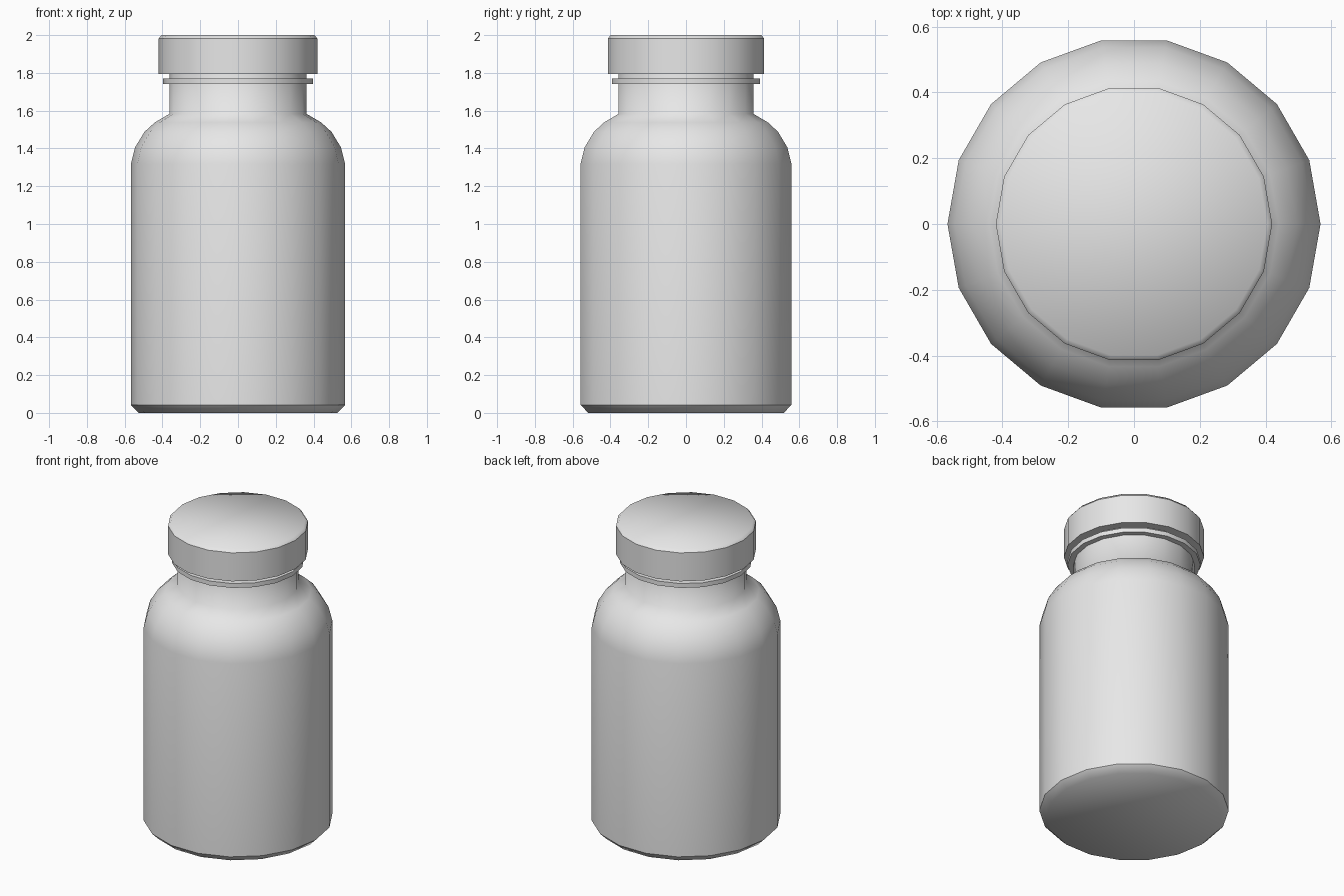
import bpy, bmesh
from math import cos, sin, tau

cube = bpy.data.objects.get("Cube")
if cube:
    bpy.data.objects.remove(cube)

SIDES = 18

grey = bpy.data.materials.new("light grey plastic")
grey.use_nodes = True
colour = (0.8, 0.8, 0.8, 1)
grey.diffuse_color = colour
grey.node_tree.nodes["Principled BSDF"].inputs["Base Color"].default_value = colour


def lathe(name, profile):
    """Turn (radius, height, is_sharp) points, bottom to top, into a closed solid."""
    bm = bmesh.new()
    rings = [[bm.verts.new((r * cos(tau * i / SIDES), r * sin(tau * i / SIDES), z))
              for i in range(SIDES)] for r, z, _ in profile]
    for low, high in zip(rings, rings[1:]):
        for i in range(SIDES):
            j = (i + 1) % SIDES
            bm.faces.new((low[i], low[j], high[j], high[i]))
    bm.faces.new(rings[0][::-1])
    bm.faces.new(rings[-1])
    for face in bm.faces:
        face.smooth = True
    # Keep the chosen rims crisp
    for ring, (_, _, sharp) in zip(rings, profile):
        if sharp:
            for i in range(SIDES):
                bm.edges.get((ring[i], ring[(i + 1) % SIDES])).smooth = False
    mesh = bpy.data.meshes.new(name)
    bm.to_mesh(mesh)
    bm.free()
    mesh.materials.append(grey)
    obj = bpy.data.objects.new(name, mesh)
    bpy.context.collection.objects.link(obj)
    return obj


# Bottle body: chamfered base, straight wall, rounded shoulder, neck
lathe("bottle_body", [
    (0.525, 0, False), (0.567, 0.042, True),
    (0.567, 1.318, False), (0.545, 1.406, False), (0.495, 1.488, False),
    (0.44, 1.538, False), (0.363, 1.583, False),
    (0.363, 1.85, True),
])

# Thin collar around the neck
lathe("neck_collar", [(0.398, 1.74, True), (0.398, 1.769, True)])

# Screw cap with a slightly bevelled top rim
lathe("cap", [(0.42, 1.794, True), (0.42, 1.982, True), (0.405, 2.0, False)])
